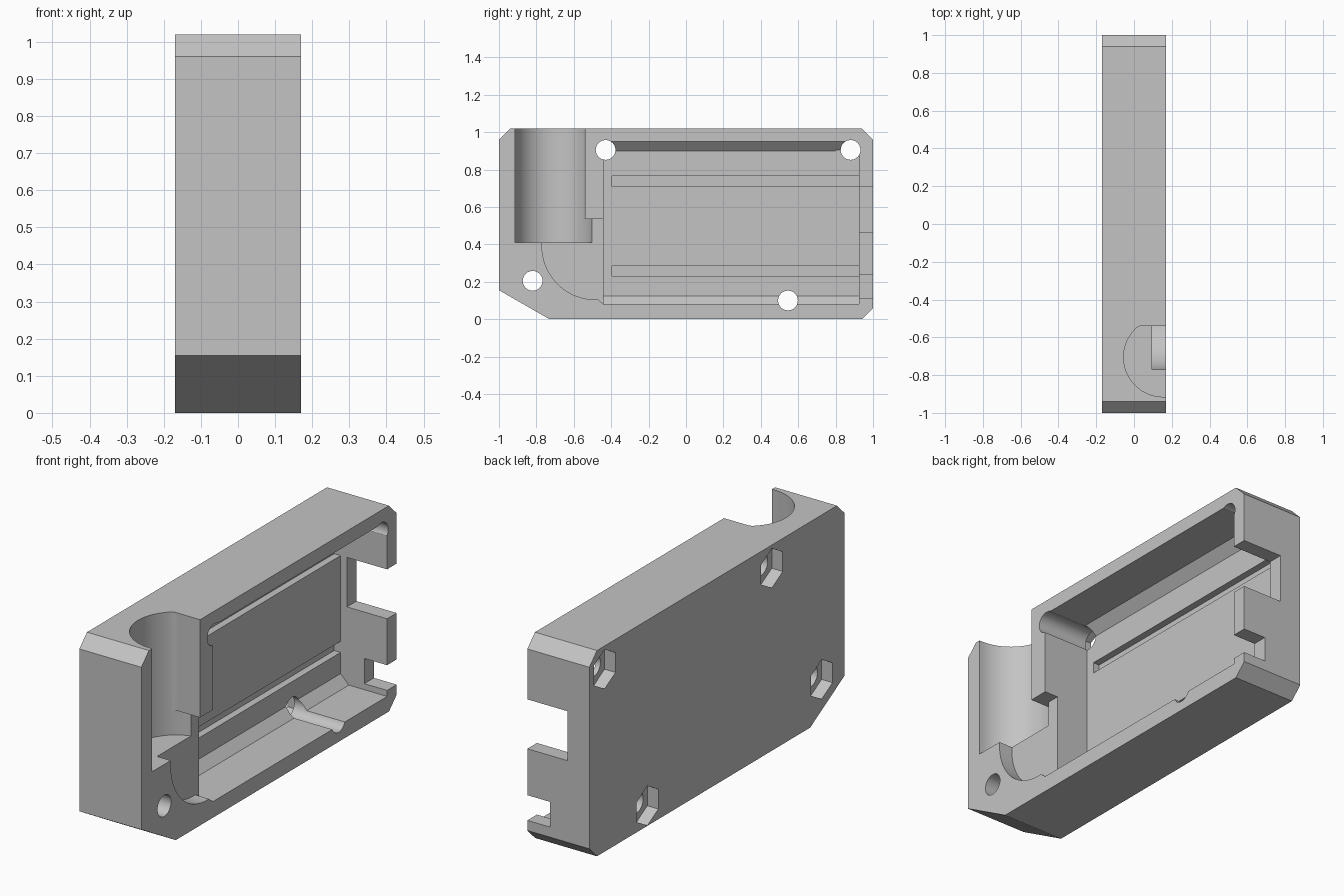
import bpy, bmesh, math

if "Cube" in bpy.data.objects:
    bpy.data.objects.remove(bpy.data.objects["Cube"])

grey = bpy.data.materials.new("plain_grey")
grey.use_nodes = True
grey.diffuse_color = (0.55, 0.55, 0.55, 1)
grey.node_tree.nodes["Principled BSDF"].inputs["Base Color"].default_value = (0.55, 0.55, 0.55, 1)

PLACE = {
    "X": lambda u, v, w: (w, u, v),
    "Y": lambda u, v, w: (u, w, v),
    "Z": lambda u, v, w: (u, v, w),
}


def prism(name, points, axis, lo, hi):
    """Extrude a 2D outline along an axis."""
    bm = bmesh.new()
    ends = [[bm.verts.new(PLACE[axis](u, v, w)) for u, v in points] for w in (lo, hi)]
    for ring in ends:
        bm.faces.new(ring)
    n = len(points)
    for i in range(n):
        j = (i + 1) % n
        bm.faces.new((ends[0][i], ends[0][j], ends[1][j], ends[1][i]))
    bmesh.ops.recalc_face_normals(bm, faces=bm.faces)
    mesh = bpy.data.meshes.new(name)
    bm.to_mesh(mesh)
    bm.free()
    mesh.materials.append(grey)
    obj = bpy.data.objects.new(name, mesh)
    bpy.context.collection.objects.link(obj)
    return obj


def rect(a0, a1, b0, b1):
    return [(a0, b0), (a1, b0), (a1, b1), (a0, b1)]


def arc(cu, cv, r, start, end, steps):
    return [(cu + r * math.cos(math.radians(start + (end - start) * i / steps)),
             cv + r * math.sin(math.radians(start + (end - start) * i / steps)))
            for i in range(steps + 1)]


# Chamfered outer block
HALF = 0.17
OUT = 0.3
body = prism("case_half", [(-1, 0.155), (-0.73, 0), (0.94, 0), (1, 0.06), (1, 0.96),
                           (0.94, 1.02), (-0.94, 1.02), (-1, 0.96)], "X", -HALF, HALF)


def cut(name, points, axis, lo, hi):
    """Subtract a prism from the block."""
    tool = prism(name, points, axis, lo, hi)
    tool.hide_render = True
    mod = body.modifiers.new(name, "BOOLEAN")
    mod.operation = "DIFFERENCE"
    mod.solver = "EXACT"
    mod.object = tool
    bpy.context.view_layer.objects.active = body
    bpy.ops.object.modifier_apply(modifier=mod.name)
    bpy.data.objects.remove(tool)


# Main board pocket with chamfered floor edges
FLOOR = -0.085
cut("pocket", [(OUT, 0.08), (-0.04, 0.08), (FLOOR, 0.125), (FLOOR, 0.9),
               (-0.04, 0.95), (OUT, 0.95)], "Y", -0.44, 0.88)
cut("pocket_end", [(OUT, 0.08), (-0.04, 0.08), (FLOOR, 0.125), (FLOOR, 0.905),
                   (OUT, 0.905)], "Y", 0.8, 0.925)

# Pin grooves in the pocket floor
for z in (0.23, 0.71):
    cut("pin_groove", rect(-0.395, 0.925, z, z + 0.055), "X", FLOOR - 0.035, 0)

# Connector openings in the back wall
cut("large_port", rect(0.9, 1.1, 0.465, 0.71), "X", -0.05, OUT)
cut("small_port", rect(0.9, 1.1, 0.11, 0.235), "X", 0.045, OUT)

# Half-round well open at the top, narrowed by a rib
well = [(OUT, -0.495)] + arc(0.155, -0.705, 0.21, 90, 270, 40) + [(OUT, -0.915)]
cut("well_base", well, "Z", 0.41, 0.535)
cut("well", [(x, min(y, -0.54)) for x, y in well], "Z", 0.45, 1.2)

# Shallow curved wire channel joining well and pocket
channel = arc(-0.485, 0.39, 0.285, 180, 270, 20)
channel += [(-0.47, 0.105), (-0.44, 0.08), (-0.4, 0.08), (-0.4, 0.535), (-0.54, 0.535),
            (-0.54, 0.6), (-0.77, 0.6)]
cut("wire_channel", channel, "X", 0.095, OUT)

# Screw holes with hexagonal nut recesses on the closed side
for y, z in ((-0.43, 0.905), (0.88, 0.905), (-0.82, 0.205), (0.545, 0.1)):
    cut("screw_hole", arc(y, z, 0.053, 0, 345, 23), "X", -OUT, OUT)
    cut("nut_recess", arc(y, z, 0.098, 30, 330, 5), "X", -OUT, -HALF + 0.06)

bpy.ops.object.select_all(action="DESELECT")
body.select_set(True)
bpy.context.view_layer.objects.active = body
bpy.ops.object.shade_smooth_by_angle(angle=math.radians(25))
